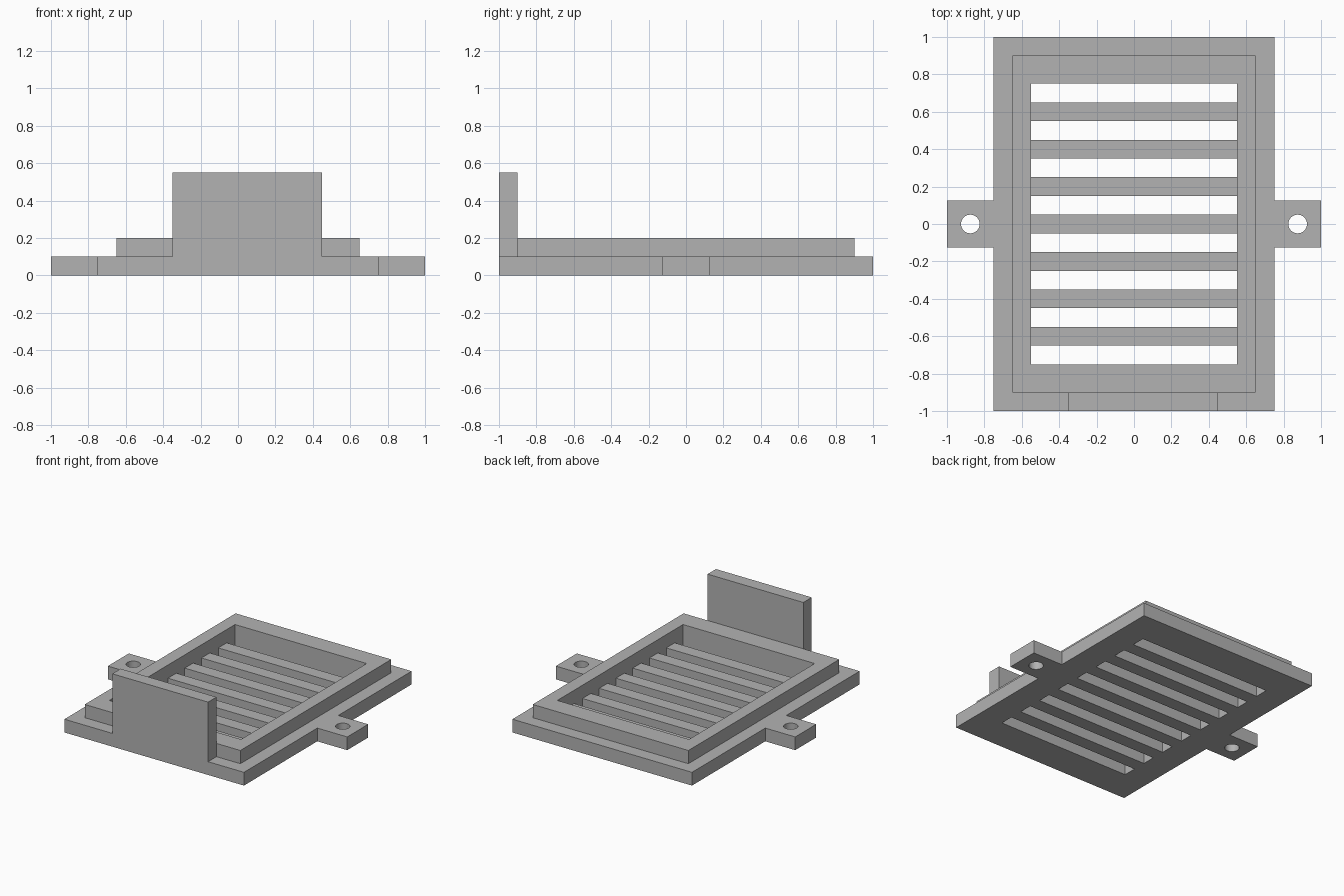
import bpy
import bmesh
from math import cos, sin, tau, radians

cube = bpy.data.objects.get("Cube")
if cube:
    bpy.data.objects.remove(cube, do_unlink=True)

T = 0.1  # common thickness of plate, rim and panel

grey = bpy.data.materials.new("light_grey")
grey.use_nodes = True
colour = (0.45, 0.45, 0.45, 1)
grey.diffuse_color = colour
grey.node_tree.nodes["Principled BSDF"].inputs["Base Color"].default_value = colour


def rect(x0, x1, y0, y1):
    return [(x0, y0), (x1, y0), (x1, y1), (x0, y1)]


def circle(cx, cy, r, n=32):
    return [(cx + r * cos(tau * i / n), cy + r * sin(tau * i / n)) for i in range(n)]


def slab(name, loops, z0, z1):
    """Extrude a flat outline (first loop) with holes (other loops) from z0 to z1."""
    curve = bpy.data.curves.new(name + "_profile", "CURVE")
    curve.dimensions = "2D"
    curve.fill_mode = "BOTH"
    curve.extrude = (z1 - z0) / 2
    for loop in loops:
        spline = curve.splines.new("POLY")
        spline.points.add(len(loop) - 1)
        for point, (x, y) in zip(spline.points, loop):
            point.co = (x, y, 0, 1)
        spline.use_cyclic_u = True
    helper = bpy.data.objects.new(name + "_profile", curve)
    mesh = bpy.data.meshes.new_from_object(helper)
    bpy.data.objects.remove(helper)
    bpy.data.curves.remove(curve)

    # Weld caps to walls and lift into place
    bm = bmesh.new()
    bm.from_mesh(mesh)
    bmesh.ops.remove_doubles(bm, verts=bm.verts, dist=1e-4)
    bmesh.ops.recalc_face_normals(bm, faces=bm.faces)
    bmesh.ops.translate(bm, verts=bm.verts, vec=(0, 0, (z0 + z1) / 2))
    bm.to_mesh(mesh)
    bm.free()
    mesh.name = name
    mesh.materials.clear()
    mesh.materials.append(grey)
    obj = bpy.data.objects.new(name, mesh)
    bpy.context.collection.objects.link(obj)
    bpy.ops.object.select_all(action="DESELECT")
    obj.select_set(True)
    bpy.context.view_layer.objects.active = obj
    bpy.ops.object.shade_smooth_by_angle(angle=radians(30))
    return obj


# Base plate outline with a mounting ear on each side
right_half = [(0.75, -1), (0.75, -0.125), (1, -0.125),
              (1, 0.125), (0.75, 0.125), (0.75, 1)]
outline = right_half + [(-x, y) for x, y in reversed(right_half)]

# Vent slots and screw holes
slots = [rect(-0.55, 0.55, -0.75 + 0.2 * i, -0.65 + 0.2 * i) for i in range(8)]
holes = [circle(side * 0.875, 0, 0.05) for side in (-1, 1)]
slab("vent_plate", [outline] + slots + holes, 0, T)

# Raised rim around the vent
slab("raised_rim", [rect(-0.65, 0.65, -0.9, 0.9),
                    rect(-0.55, 0.55, -0.75, 0.75)], T, 2 * T)

# Upright panel on the front edge
slab("front_panel", [rect(-0.35, 0.45, -1, -1 + T)], T, 0.55)
